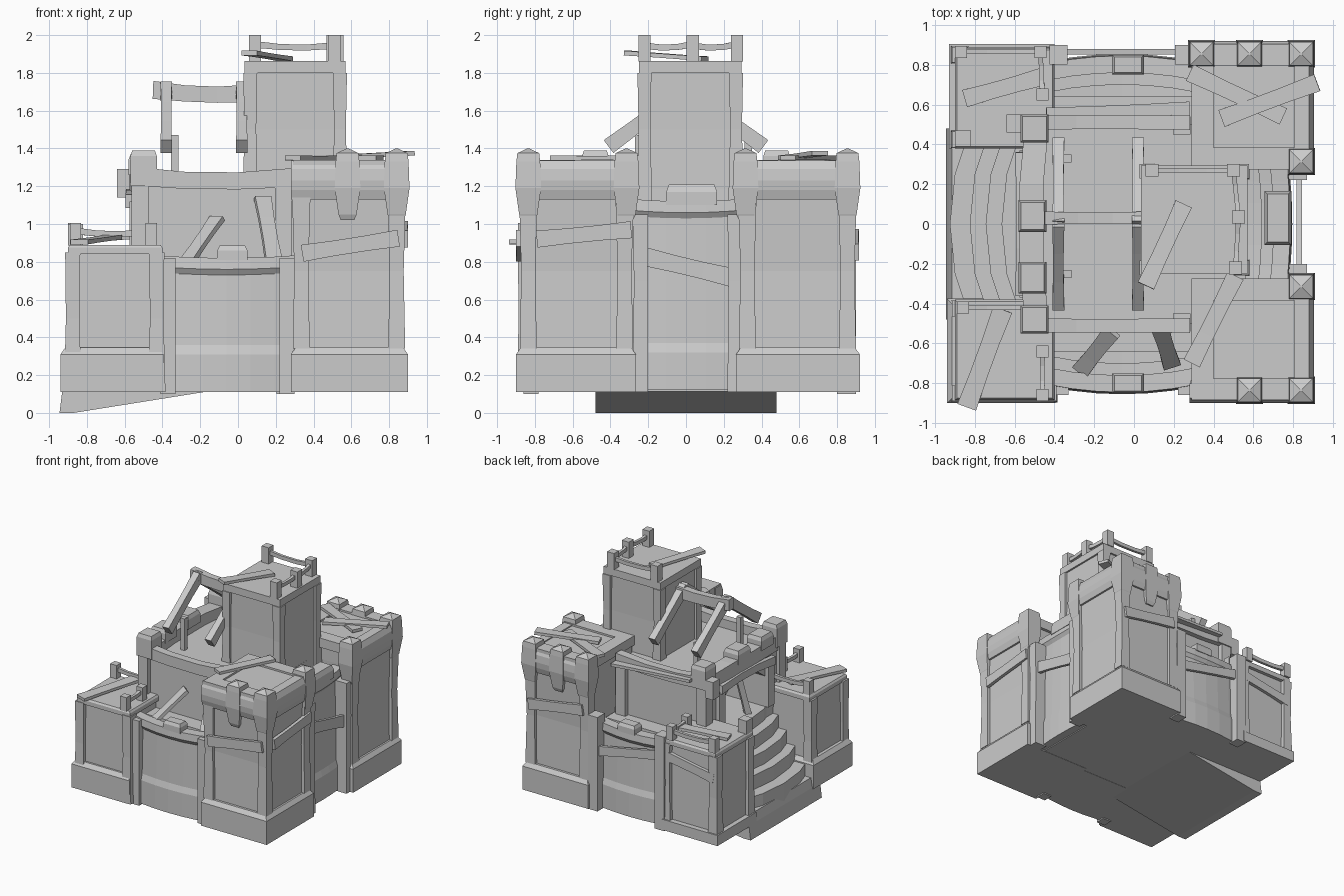
import bpy, bmesh
from mathutils import Vector as V

if "Cube" in bpy.data.objects:
    bpy.data.objects.remove(bpy.data.objects["Cube"])


def loft(name, rings):
    """Skin a list of equal-length closed rings and cap both ends."""
    bm = bmesh.new()
    rows = [[bm.verts.new(p) for p in r] for r in rings]
    n = len(rows[0])
    for a, b in zip(rows, rows[1:]):
        for i in range(n):
            j = (i + 1) % n
            bm.faces.new((a[i], a[j], b[j], b[i]))
    bm.faces.new(rows[0])
    bm.faces.new(rows[-1])
    bmesh.ops.recalc_face_normals(bm, faces=bm.faces)
    me = bpy.data.meshes.new(name)
    bm.to_mesh(me)
    bm.free()
    ob = bpy.data.objects.new(name, me)
    bpy.context.collection.objects.link(ob)
    return ob


def rect(x0, x1, y0, y1, z, g=0.0):
    return [(x0 - g, y0 - g, z), (x1 + g, y0 - g, z), (x1 + g, y1 + g, z), (x0 - g, y1 + g, z)]


def block(name, x, y, levels):
    """Stacked box: levels are (height, outward growth)."""
    y = sorted(y)
    return loft(name, [rect(*x, *y, z, g) for z, g in levels])


def box(name, x, y, z):
    return block(name, x, y, [(z[0], 0), (z[1], 0)])


def cube(name, x, y, z0, z1, w):
    return box(name, (x - w / 2, x + w / 2), (y - w / 2, y + w / 2), (z0, z1))


def beam(name, a, b, w, h, sag=0.0):
    """Plank or rail from a to b, w wide, h thick, bent down in the middle by sag."""
    a, b = V(a), V(b)
    d = (b - a).normalized()
    s = d.cross(V((0, 0, 1)))
    s = s.normalized() if s.length > 0.05 else V((1, 0, 0))
    u = s.cross(d)
    rings = []
    for t, k in ((0, 1), (0.33, 0.9), (0.67, 0.9), (1, 1)):
        c = a.lerp(b, t) - u * (sag if 0 < t < 1 else 0)
        rings.append([c + s * (i * w * k / 2) + u * (j * h * k / 2)
                      for i, j in ((-1, -1), (1, -1), (1, 1), (-1, 1))])
    return loft(name, rings)


def wall(name, a, b, outer, inner, bulge, z0, top, place):
    """Bowed curtain wall with lipped parapet and walkway; place maps (along, out, z)."""
    rings = []
    for i in range(7):
        t = i / 3 - 1
        o = outer + bulge * (1 - t * t)
        z = top - 0.015 * (1 - t * t)
        sec = [(o + .015, z0), (o + .015, z0 + .2), (o, z0 + .25), (o - .01, z - .09),
               (o + .01, z - .06), (o + .005, z), (o - .08, z), (o - .08, z - .06),
               (o - .14, z - .06), (o - .14, z - .09), (inner, z - .09), (inner, z0)]
        rings.append([place(a + (b - a) * (t + 1) / 2, p, q) for p, q in sec])
    return loft(name, rings)


def railing(name, pts, z, h=0.12, w=0.06):
    for i, (x, y) in enumerate(pts):
        cube(name + "_post", x, y, z, z + h, w)
        if i:
            p = pts[i - 1]
            beam(name + "_rail", (*p, z + h * .65), (x, y, z + h * .6), .025, .035, .012)


# ---- tall corner towers on the right ----
for s, tag in ((-1, "front"), (1, "back")):
    o = 0.0 if s < 0 else 0.02
    Y = (s * .29, s * (.87 + o))
    yo, yi = Y[1], Y[0]
    block(tag + "_tower_plinth", (.28, .90), (s * .265, s * (.90 + o)),
          [(.11, 0), (.31, 0), (.345, -.025)])
    block(tag + "_tower_body", (.31, .86), (s * .31, yo - s * .015),
          [(.33, 0), (.75, -.01), (1.15, .01), (1.325, .01)])
    for x in (.335, .84):
        for y in (yi + s * .035, yo - s * .035):
            block(tag + "_tower_post", (x - .045, x + .045), (y - .045, y + .045),
                  [(.34, 0), (.75, -.008), (1.2, .005)])
    # raised border of the roof
    for y in (yi + s * .04, yo - s * .04):
        box(tag + "_roof_edge", (.29, .88), (y - .055, y + .055), (1.26, 1.34))
    box(tag + "_roof_edge_inner", (.29, .40), Y, (1.26, 1.34))
    # rounded parapet bands
    prof = [(-.06, 1.13), (.02, 1.13), (.035, 1.18), (.04, 1.23), (.035, 1.29), (.015, 1.335), (-.06, 1.335)]
    loft(tag + "_parapet_side", [[(x, yo + s * (p - .01), z) for p, z in prof] for x in (.28, .89)])
    loft(tag + "_parapet_right", [[(.865 + p, y, z) for p, z in prof] for y in (yi, yo)])
    # hanging merlons with pointed ends
    spots = [(.58, yo - s * .035), (.84, yo - s * .035), (.84, s * .315)]
    if s > 0:
        spots.append((.34, yo - s * .035))
    for x, y in spots:
        block(tag + "_tower_merlon", (x - .06, x + .06), (y - .06, y + .06),
              [(1.02, -.025), (1.05, -.012), (1.19, .008), (1.33, .003), (1.375, -.002), (1.40, -.055)])
beam("front_tower_brace", (.34, -.885, .845), (.85, -.885, .925), .03, .09)
beam("front_tower_side_brace", (.885, -.79, .92), (.885, -.29, .97), .03, .09)
beam("back_tower_brace", (.34, .90, .93), (.85, .90, .85), .03, .09)
beam("front_roof_plank", (.29, -.70, 1.35), (.51, -.26, 1.35), .09, .025)
beam("back_roof_plank_1", (.28, .76, 1.35), (.75, .54, 1.35), .09, .025)
beam("back_roof_plank_2", (.44, .53, 1.35), (.92, .71, 1.375), .09, .025)

# ---- low corner towers on the left ----
for s, tag in ((-1, "front"), (1, "back")):
    yi, yo = s * .39, s * .87
    if s < 0:
        block("front_low_plinth", (-.94, -.395), (-.90, -.375), [(.11, 0), (.31, 0), (.345, -.025)])
    block(tag + "_low_body", (-.89, -.42), (yi + s * .01, yo - s * .01), [(.11, 0), (.84, -.005)])
    block(tag + "_low_roof", (-.90, -.40), (s * .38, s * .885), [(.84, 0), (.875, 0), (.89, -.01)])
    for x in (-.875, -.43):
        for y in (yi + s * .035, yo - s * .02):
            block(tag + "_low_post", (x - .04, x + .04), (y - .04, y + .04), [(.11, .006), (.5, -.004), (.85, 0)])
box("back_low_sill", (-.92, -.40), (.84, .905), (.11, .20))
box("back_low_sill_side", (-.93, -.87), (.38, .905), (.11, .20))
beam("back_low_brace", (-.88, .875, .66), (-.43, .875, .74), .03, .08)
railing("front_low_inner", [(-.86, -.42), (-.49, -.42)], .885)
railing("front_low_side", [(-.46, -.64), (-.46, -.86)], .885)
railing("back_low_outer", [(-.87, .865), (-.47, .865), (-.46, .65)], .885)
cube("back_low_stub", -.86, .43, .885, 1.0, .08)
beam("front_low_plank", (-.84, -.92, .905), (-.66, -.43, .93), .10, .025)
beam("back_low_plank", (-.85, .63, .91), (-.46, .74, .94), .09, .025)

# ---- bowed curtain walls ----
for s, tag in ((-1, "front"), (1, "back")):
    wall(tag + "_wall", -.44, .32, .80, .30, .04, .11, .835, lambda a, o, z, s=s: (a, s * o, z))
    block(tag + "_wall_merlon", (-.11, .05), (s * .75, s * .85), [(.81, 0), (.86, 0), (.885, -.012)])
    # timber step beside the keep
    box(tag + "_walk_step", (-.43, .31), (s * .5, s * .64), (.70, .775))
wall("right_wall", -.32, .32, .76, .3, .02, .12, 1.135, lambda a, o, z: (o, a, z))
block("right_wall_merlon", (.655, .79), (-.105, .165), [(1.1, 0), (1.17, 0), (1.21, -.015)])
for y in (-.24, .26):
    block("right_wall_post", (.76, .87), (y - .04, y + .04), [(.11, 0), (.7, -.004), (1.05, 0)])
beam("right_wall_brace", (.83, -.23, .83), (.83, .25, .715), .03, .10)
for x in (-.38, .25):
    box("back_wall_post", (x - .045, x + .045), (.80, .90), (.10, .90))
    box("front_wall_post", (x - .03, x + .05), (-.86, -.78), (.10, .82))
beam("back_wall_brace", (-.36, .865, .72), (.24, .865, .60), .03, .08)
beam("front_leaning_plank_1", (-.27, -.74, .80), (-.11, -.54, 1.03), .09, .03)
beam("front_leaning_plank_2", (.19, -.71, .80), (.13, -.52, 1.14), .09, .03)

# ---- foundation, entry ramp and bowed stairs ----
box("foundation", (-.45, .72), (-.78, .78), (.112, .6))
loft("entry_wedge", [[(x, y, z) for x, z in ((-.945, 0), (-.93, .12), (-.915, .2), (-.4, .2), (-.15, .115), (-.87, 0))]
                     for y in (-.48, .48)][:2]).scale = (1, 1, 1)
for i, (x, z) in enumerate(((-.90, .30), (-.80, .42), (-.72, .53), (-.64, .64), (-.56, .74))):
    plan = [(x + .05, -.40), (x, -.25), (x - .025, 0), (x, .25), (x + .05, .40), (-.3, .40), (-.3, -.40)]
    loft("stair_%d" % i, [[(p, q, h) for p, q in plan] for h in (.11, z)])

# ---- keep with an open doorway over the stairs ----
keep = box("keep", (-.54, .56), (-.50, .50), (.55, 1.20))
cut = loft("doorway_cutter", [[(x, y, z) for y, z in
           ((-.29, .74), (-.29, 1.0), (-.18, 1.08), (.18, 1.08), (.29, 1.0), (.29, .74))] for x in (-.8, .0)])
cut.hide_render = True
cut.hide_viewport = True
m = keep.modifiers.new("doorway", "BOOLEAN")
m.object = cut
m.operation = "DIFFERENCE"
for s, tag in ((-1, "front"), (1, "back")):
    for x in (-.52, .24):
        box("keep_%s_post" % tag, (x - .045, x + .045), (s * .45, s * .54), (.74, 1.22))
    beam("keep_%s_parapet" % tag, (-.57, s * .51, 1.255), (.28, s * .51, 1.245), .075, .10, .02)
    block("keep_corner_cap_" + tag, (-.57, -.43), (s * .41, s * .55), [(1.20, 0), (1.36, 0), (1.39, -.01)])
    box("door_jamb_" + tag, (-.575, -.50), (s * .29, s * .37), (.74, 1.12))
loft("keep_left_parapet", [[(x0, y, z0), (x0 + .12, y, z0), (x0 + .12, y, z0 + .12), (x0, y, z0 + .12)]
     for y, x0, z0 in ((-.48, -.55, 1.16), (-.2, -.575, 1.18), (.2, -.575, 1.18), (.48, -.55, 1.16))])
for y in (-.27, .04):
    block("keep_left_merlon", (-.58, -.44), (y - .08, y + .08), [(1.26, 0), (1.34, 0), (1.37, -.012)])
box("parapet_end", (-.64, -.57), (.46, .55), (1.14, 1.29))
beam("door_lintel_plank", (-.575, -.36, 1.12), (-.575, .36, 1.14), .04, .07, -.02)
beam("keep_back_plank", (-.44, .55, 1.26), (.28, .58, 1.22), .07, .025)
beam("doorway_prop", (-.50, -.12, .73), (-.45, -.05, 1.09), .05, .05)

# ---- collapsed roof frame on the keep ----
for x in (-.38, .02):
    for s in (-1, 1):
        beam("roof_rafter", (x, s * -.01, 1.72), (x, s * .41, 1.41), .06, .085)
for y in (-.25, .33):
    cube("roof_prop", -.335, y, 1.18, 1.47, .04)
beam("roof_ridge_beam", (-.45, .03, 1.71), (.06, .03, 1.69), .065, .095, .012)

# ---- upper tower ----
block("upper_tower", (.05, .555), (-.235, .28), [(1.08, .008), (1.5, -.004), (1.80, 0), (1.86, .004)])
for x in (.065, .54):
    for y in (-.22, .265):
        block("upper_tower_post", (x - .035, x + .035), (y - .035, y + .035), [(1.10, .006), (1.5, -.004), (1.80, .002)])
block("upper_tower_roof", (.035, .57), (-.25, .295), [(1.80, 0), (1.862, 0)])
railing("upper_railing", [(.09, .27), (.50, .27), (.525, .035), (.51, -.22)], 1.86, .14, .065)
beam("upper_roof_plank", (.06, -.31, 1.905), (.25, .10, 1.875), .09, .025)
